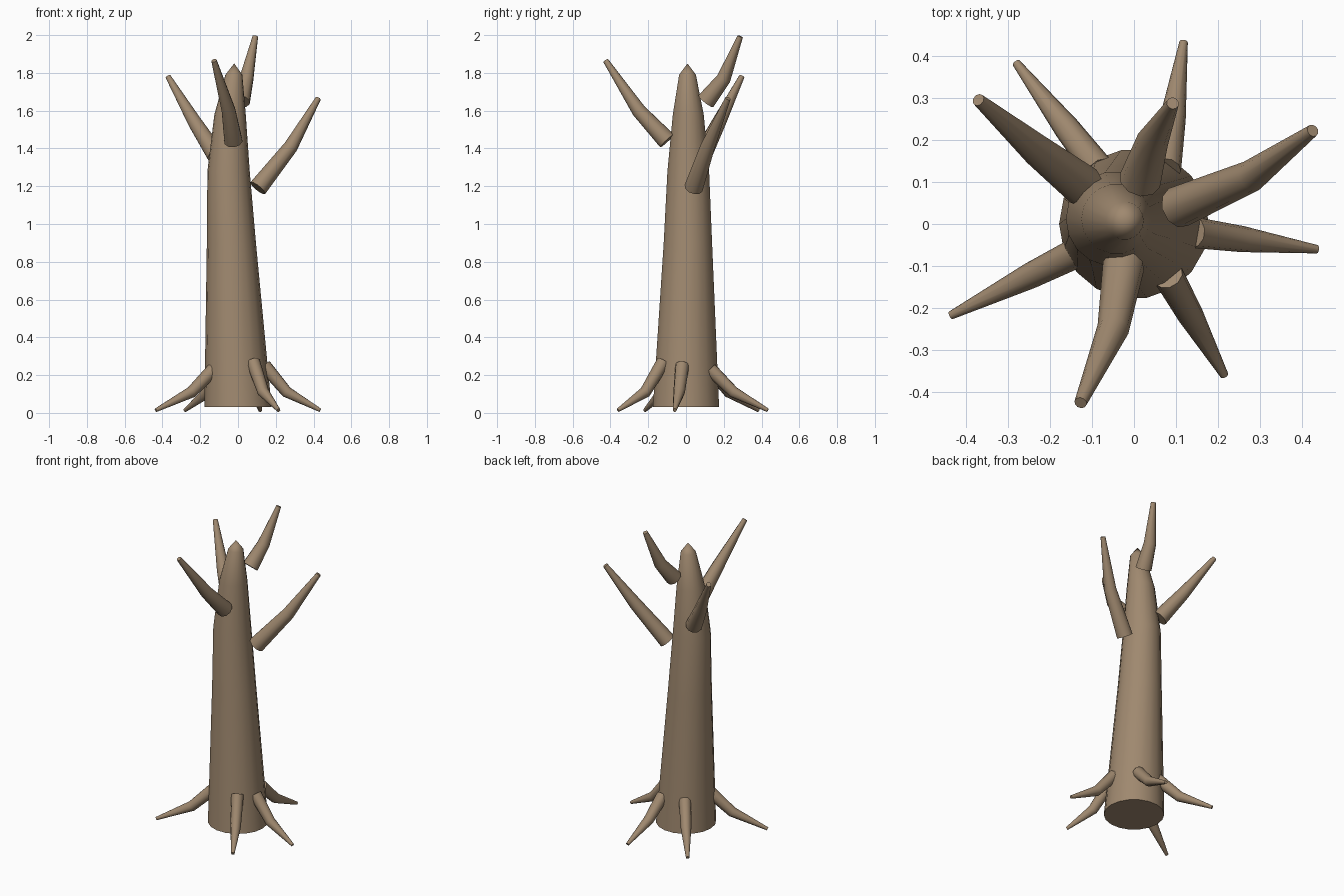
import bpy, bmesh, math
from mathutils import Vector

cube = bpy.data.objects.get("Cube")
if cube:
    bpy.data.objects.remove(cube, do_unlink=True)

bark = bpy.data.materials.new("brown bark")
bark.use_nodes = True
colour = (0.35, 0.25, 0.16, 1)
bark.diffuse_color = colour
bark.node_tree.nodes["Principled BSDF"].inputs["Base Color"].default_value = colour


def tube(name, path, radii, sides, level_rings=False):
    """Tapered tube through the path points; a zero radius closes to a point."""
    path = [Vector(p) for p in path]
    chord = path[-1] - path[0]
    across = Vector((1, 0, 0)) if level_rings else Vector((-chord.y, chord.x, 0)).normalized()
    bm = bmesh.new()
    rings = []
    for i, (p, r) in enumerate(zip(path, radii)):
        if r == 0:
            rings.append([bm.verts.new(p)])
            continue
        before, after = path[max(i - 1, 0)], path[min(i + 1, len(path) - 1)]
        axis = Vector((0, 0, 1))
        if not level_rings:
            axis = (p - before).normalized() + (after - p).normalized()
            axis.normalize()
        u = (across - axis * across.dot(axis)).normalized()
        v = axis.cross(u)
        angles = [math.tau * k / sides for k in range(sides)]
        rings.append([bm.verts.new(p + (u * math.cos(a) + v * math.sin(a)) * r) for a in angles])
    # Skin between neighbouring rings
    for low, high in zip(rings, rings[1:]):
        for k in range(sides):
            n = (k + 1) % sides
            if len(high) == 1:
                bm.faces.new((low[k], low[n], high[0]))
            else:
                bm.faces.new((low[k], low[n], high[n], high[k]))
    # End caps
    for ring in (rings[0], rings[-1]):
        if len(ring) > 1:
            bm.faces.new(ring)
    bmesh.ops.recalc_face_normals(bm, faces=bm.faces[:])
    mesh = bpy.data.meshes.new(name)
    bm.to_mesh(mesh)
    bm.free()
    mesh.materials.append(bark)
    obj = bpy.data.objects.new(name, mesh)
    bpy.context.collection.objects.link(obj)
    bpy.ops.object.select_all(action='DESELECT')
    obj.select_set(True)
    bpy.context.view_layer.objects.active = obj
    bpy.ops.object.shade_smooth_by_angle(angle=math.radians(60))
    return obj


# Leaning trunk with a pointed top
tube("trunk",
     [(0, 0, 0.03), (-0.035, 0.01, 0.9), (-0.05, 0.012, 1.28),
      (-0.042, 0.012, 1.58), (-0.022, 0.008, 1.79), (-0.02, 0.008, 1.85)],
     [0.178, 0.13, 0.112, 0.083, 0.045, 0], 18, level_rings=True)

# Branches: base, bend, end
branches = {
    "front_branch": [(-0.025, -0.10, 1.44), (-0.05, -0.25, 1.6), (-0.127, -0.425, 1.865)],
    "right_branch": [(-0.12, 0.09, 1.37), (-0.23, 0.175, 1.54), (-0.37, 0.295, 1.78)],
    "left_branch": [(0.105, 0.04, 1.19), (0.28, 0.115, 1.41), (0.425, 0.222, 1.665)],
    "back_branch": [(0.015, 0.105, 1.65), (0.045, 0.2, 1.77), (0.092, 0.287, 1.993)],
}
for name, path in branches.items():
    tube(name, path, [0.05, 0.038, 0.015], 10)

# Roots: start inside the trunk (x, y, z), then tip (x, y)
roots = {
    "left_root": ((0.14, -0.02, 0.25), (0.435, -0.06)),
    "front_left_root": ((0.08, -0.12, 0.27), (0.215, -0.36)),
    "front_right_root": ((-0.12, -0.06, 0.24), (-0.435, -0.217)),
    "back_right_root": ((-0.08, 0.125, 0.24), (-0.28, 0.383)),
    "back_left_root": ((0.075, 0.13, 0.23), (0.118, 0.433)),
}
for name, (start, tip) in roots.items():
    start, tip = Vector(start), Vector((*tip, 0.014))
    bend = start.lerp(tip, 0.4)
    bend.z = 0.11
    tube(name, [start, bend, tip], [0.037, 0.031, 0.01], 10)
